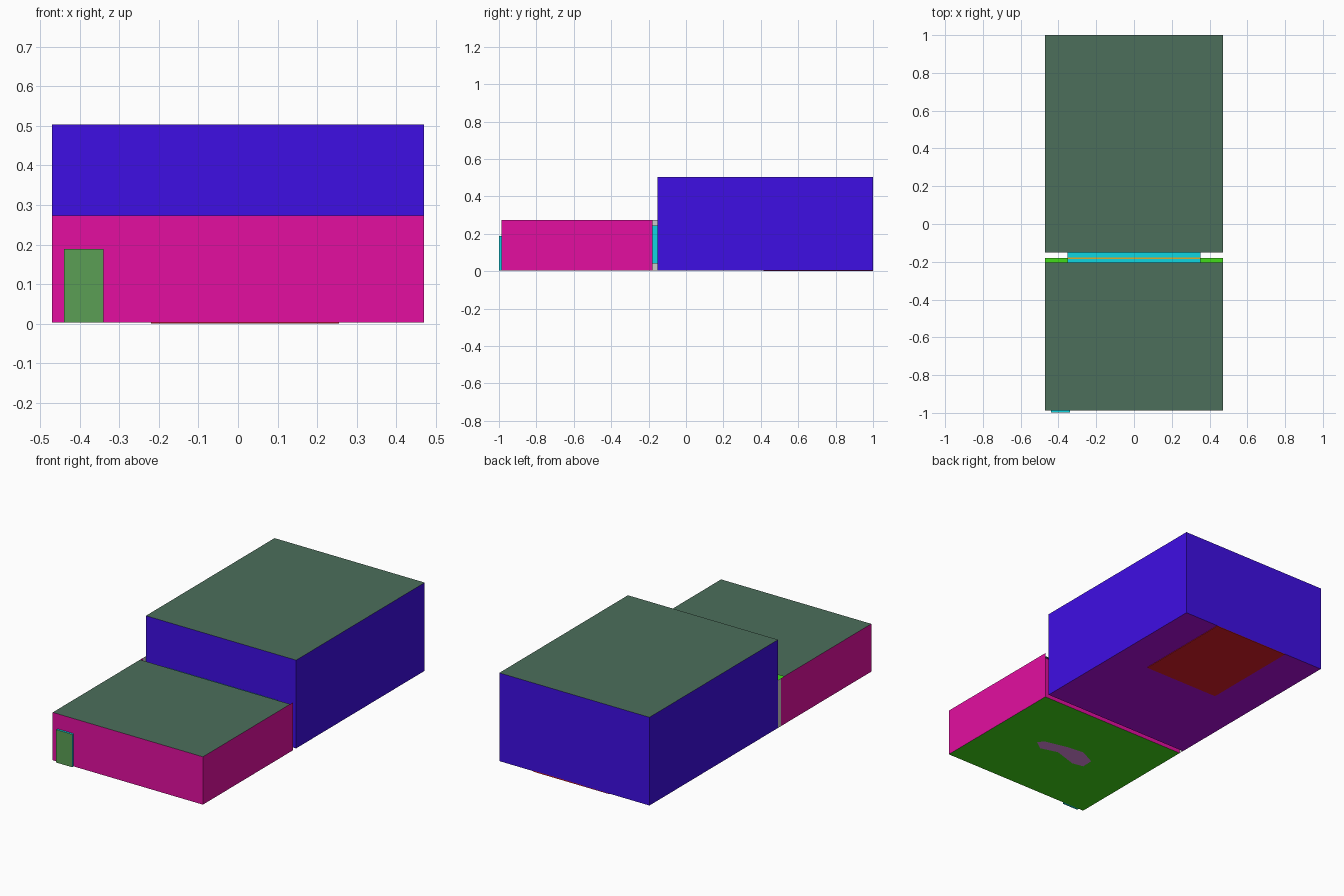
import bpy

if "Cube" in bpy.data.objects:
    bpy.data.objects.remove(bpy.data.objects["Cube"])

X = 0.471                     # half width of both rooms
WX, WZ0, WZ1 = 0.353, 0.04, 0.245   # window opening


def material(name, *rgb):
    # screen colour converted to linear
    m = bpy.data.materials.new(name)
    lin = [c / 255 / 12.92 if c < 11 else ((c / 255 + 0.055) / 1.055) ** 2.4 for c in rgb]
    m.diffuse_color = (*lin, 1)
    m.use_nodes = True
    m.node_tree.nodes["Principled BSDF"].inputs["Base Color"].default_value = m.diffuse_color
    return m


BLUE = material("blue", 63, 14, 228)
PINK = material("pink", 227, 15, 160)
ROOF = material("roof_green", 76, 110, 91)
GREEN = material("floor_green", 66, 220, 25)
PURPLE = material("floor_purple", 180, 12, 224)
RED = material("red", 224, 30, 40)
CYAN = material("cyan", 15, 214, 225)
DOOR = material("door_green", 91, 159, 85)
ORANGE = material("orange", 225, 170, 40)
MAUVE = material("mauve", 224, 140, 228)


def mesh(name, verts, faces, mat=None):
    me = bpy.data.meshes.new(name)
    me.from_pydata(verts, [], faces)
    ob = bpy.data.objects.new(name, me)
    bpy.context.collection.objects.link(ob)
    if mat:
        me.materials.append(mat)
    return ob


def sheet(name, quads, mat=None):
    verts = [v for q in quads for v in q]
    return mesh(name, verts, [tuple(range(i, i + 4)) for i in range(0, len(verts), 4)], mat)


def box(name, x0, x1, y0, y1, z0, z1, mat):
    v = [(x, y, z) for x in (x0, x1) for y in (y0, y1) for z in (z0, z1)]
    f = [(0, 1, 3, 2), (4, 6, 7, 5), (0, 4, 5, 1), (2, 3, 7, 6), (0, 2, 6, 4), (1, 5, 7, 3)]
    return mesh(name, v, f, mat)


def flat(name, x0, x1, y0, y1, z, mat, up=True):
    q = [(x0, y0, z), (x1, y0, z), (x1, y1, z), (x0, y1, z)]
    return sheet(name, [q if up else q[::-1]], mat)


def wall_y(x0, x1, y, z0, z1, forward):
    q = [(x0, y, z0), (x1, y, z0), (x1, y, z1), (x0, y, z1)]
    return q if forward else q[::-1]


def side_walls(y0, y1, z1):
    right = [(X, y0, 0.003), (X, y1, 0.003), (X, y1, z1), (X, y0, z1)]
    left = [(-x, y, z) for x, y, z in right[::-1]]
    return [right, left]


def window_wall(y, forward, top=None):
    # jambs and sill, with a header only if a top height is given
    jamb = top or WZ1
    parts = [(-X, -WX, 0.003, jamb), (WX, X, 0.003, jamb), (-WX, WX, 0.003, WZ0)]
    if top:
        parts.append((-WX, WX, WZ1, top))
    return [wall_y(*r[:2], y, *r[2:], forward) for r in parts]


# Front room: walls, floor, ceiling (its back wall stays open above the window)
sheet("front_room_walls", side_walls(-0.987, -0.18, 0.274)
      + [wall_y(-X, X, -0.987, 0.003, 0.274, True)]
      + window_wall(-0.18, False), PINK)
flat("front_room_floor", -X, X, -0.987, -0.18, 0.003, GREEN, False)
flat("front_room_ceiling", -X, X, -0.987, -0.205, 0.274, ROOF)

# Back room: walls, floor, ceiling
sheet("back_room_walls", side_walls(-0.152, 1.0, 0.503)
      + [wall_y(-X, X, 1.0, 0.003, 0.503, False)]
      + window_wall(-0.152, True, 0.503), BLUE)
flat("back_room_floor", -X, X, -0.152, 1.0, 0.003, PURPLE, False)
flat("back_room_ceiling", -X, X, -0.152, 1.0, 0.503, ROOF)

# Window lining and glass between the rooms
ring = [(-WX, WZ0), (WX, WZ0), (WX, WZ1), (-WX, WZ1)]
lining = []
for i in range(4):
    (xa, za), (xb, zb) = ring[i], ring[(i + 1) % 4]
    lining.append([(xa, -0.205, za), (xb, -0.205, zb), (xb, -0.152, zb), (xa, -0.152, za)])
sheet("window_lining", lining, CYAN)
box("window_glass", -WX, WX, -0.184, -0.178, WZ0, WZ1 + 0.002, ORANGE)

# Plate closing the gap on the left side
sheet("gap_side_plate", [[(-X, -0.152, 0.003), (-X, -0.18, 0.003),
                          (-X, -0.18, 0.274), (-X, -0.152, 0.274)]])

# Entrance door with frame
box("door_frame", -0.44, -0.34, -0.999, -0.986, 0.003, 0.189, CYAN)
sheet("door_leaf", [wall_y(-0.44, -0.34, -1.0, 0.003, 0.189, True)], DOOR)

# Ceiling light panels, nearly flush with the roof
for room, z, rows in (("front", 0.274, (-0.776, -0.372)), ("back", 0.503, (0.08, 0.44, 0.80))):
    for y in rows:
        for x in (-0.322, 0.0, 0.318):
            flat(room + "_light_panel", x - 0.053, x + 0.053, y - 0.05, y + 0.05,
                 z + 0.0005, ROOF)

# Floor mats showing underneath
box("back_room_mat", -0.22, 0.255, 0.415, 1.0, 0.0, 0.006, RED)
outline = [(0.193, -0.58), (0.17, -0.547), (0.03, -0.514), (-0.066, -0.503), (-0.161, -0.55),
           (-0.163, -0.619), (-0.097, -0.632), (0.037, -0.59), (0.139, -0.619)]
mesh("front_room_mat", [(x, y, 0.001) for x, y in outline], [tuple(range(len(outline)))], MAUVE)
